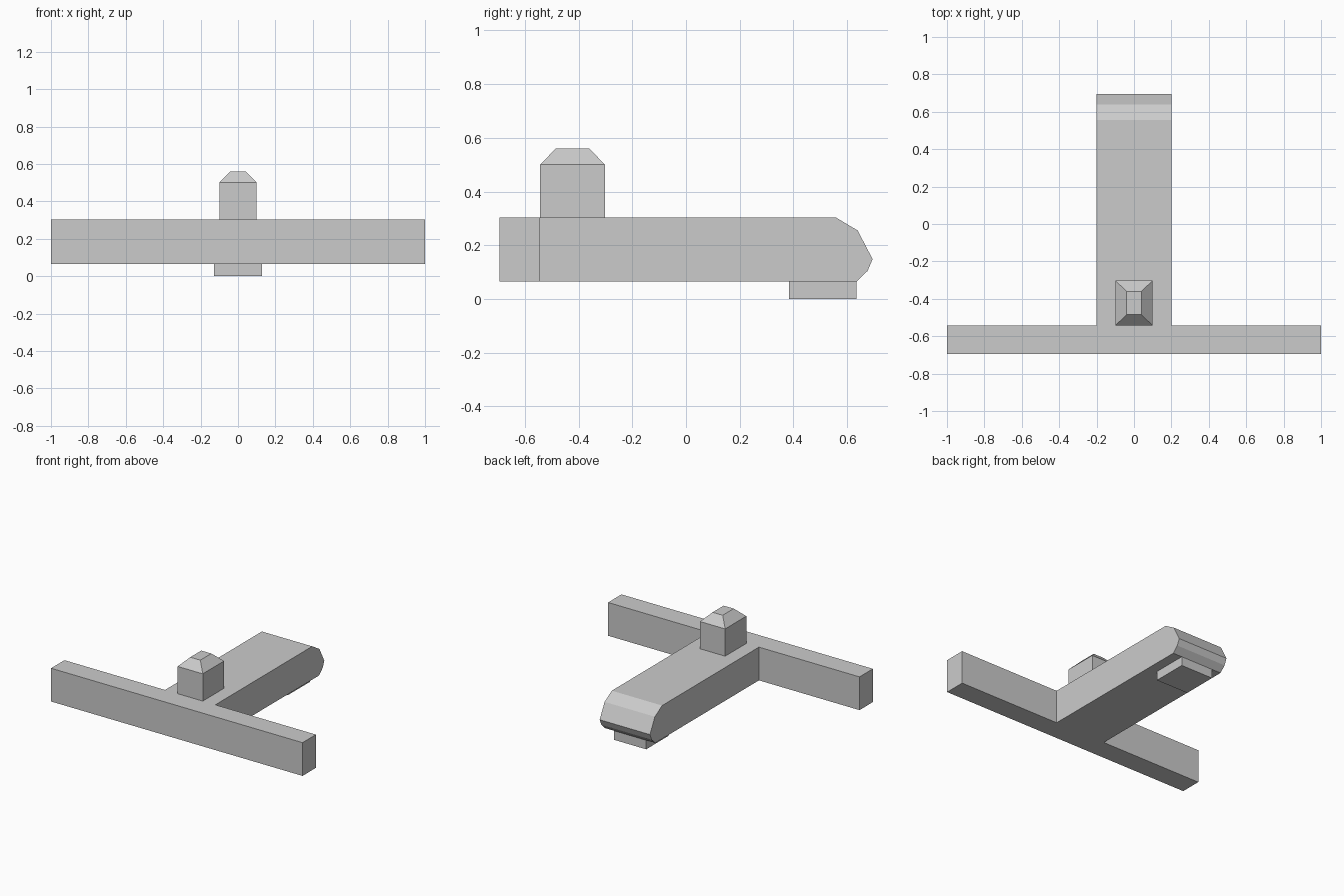
import bpy, bmesh
from mathutils import Vector

if "Cube" in bpy.data.objects:
    bpy.data.objects.remove(bpy.data.objects["Cube"])

BOTTOM, TOP = 0.065, 0.304


def finish(bm, name):
    bmesh.ops.recalc_face_normals(bm, faces=bm.faces[:])
    mesh = bpy.data.meshes.new(name)
    bm.to_mesh(mesh)
    bm.free()
    obj = bpy.data.objects.new(name, mesh)
    bpy.context.collection.objects.link(obj)
    return obj


def prism(outline, z0, z1):
    bm = bmesh.new()
    face = bm.faces.new([bm.verts.new((x, y, z0)) for x, y in outline])
    ext = bmesh.ops.extrude_face_region(bm, geom=[face])
    verts = [v for v in ext["geom"] if isinstance(v, bmesh.types.BMVert)]
    bmesh.ops.translate(bm, verts=verts, vec=(0, 0, z1 - z0))
    bmesh.ops.recalc_face_normals(bm, faces=bm.faces[:])
    return bm


def rect(half_x, y0, y1):
    return [(-half_x, y0), (half_x, y0), (half_x, y1), (-half_x, y1)]


# T-shaped body: crossbar plus stem, mirrored outline
half = [(1, -0.695), (1, -0.543), (0.2, -0.543), (0.2, 1.0)]
bm = prism(half + [(-x, y) for x, y in reversed(half)], BOTTOM, TOP)

# Faceted nose: slice the stem end along each segment of its profile
nose = [(0.557, TOP), (0.639, 0.255), (0.695, 0.148), (0.676, 0.104), (0.635, BOTTOM)]
for (ya, za), (yb, zb) in zip(nose, nose[1:]):
    cut = bmesh.ops.bisect_plane(
        bm, geom=bm.verts[:] + bm.edges[:] + bm.faces[:], dist=1e-5,
        plane_co=Vector((0, ya, za)), plane_no=Vector((0, za - zb, yb - ya)).normalized(),
        clear_outer=True)
    bmesh.ops.holes_fill(bm, edges=[e for e in bm.edges if e.is_boundary], sides=0)
finish(bm, "body")

# Sight block with a tapered cap
bm = prism(rect(0.1, -0.543, -0.302), TOP, 0.50)
top = max(bm.faces, key=lambda f: f.calc_center_median().z)
ext = bmesh.ops.extrude_face_region(bm, geom=[top])
bmesh.ops.delete(bm, geom=[top], context='FACES_ONLY')
mid_y = -0.4225
for v in [g for g in ext["geom"] if isinstance(g, bmesh.types.BMVert)]:
    v.co = (v.co.x * 0.4, mid_y + (v.co.y - mid_y) * 0.52, 0.56)
finish(bm, "top_block")

# Foot pad under the nose
finish(prism(rect(0.128, 0.384, 0.635), 0, BOTTOM), "foot_pad")
